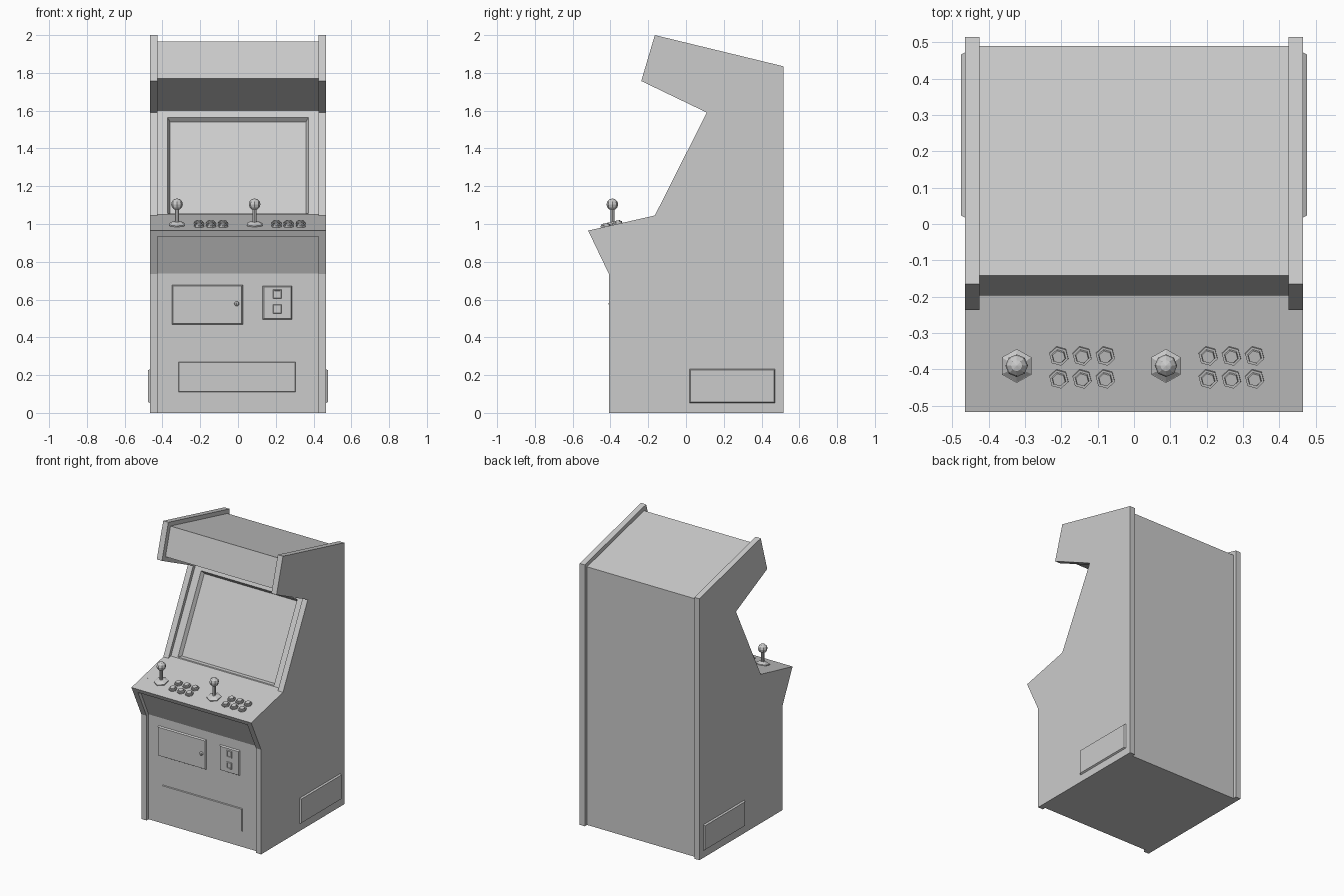
import bpy, bmesh, math
from mathutils import Matrix, Vector

if "Cube" in bpy.data.objects:
    bpy.data.objects.remove(bpy.data.objects["Cube"], do_unlink=True)

grey = bpy.data.materials.new("light_grey")
grey.use_nodes = True
COLOUR = (0.6, 0.6, 0.6, 1)
grey.diffuse_color = COLOUR
grey.node_tree.nodes["Principled BSDF"].inputs["Base Color"].default_value = COLOUR

HALF, INNER = 0.465, 0.425
TILT = math.atan2(0.08, 0.353)


def finish(bm, name, mirror=False):
    bmesh.ops.recalc_face_normals(bm, faces=bm.faces)
    mesh = bpy.data.meshes.new(name)
    bm.to_mesh(mesh)
    bm.free()
    mesh.materials.append(grey)
    obj = bpy.data.objects.new(name, mesh)
    bpy.context.collection.objects.link(obj)
    if mirror:
        obj.modifiers.new("Mirror", "MIRROR")
    return obj


def extrude_profile(points, x0, x1):
    """Extrude a (y, z) outline along x."""
    bm = bmesh.new()
    face = bm.faces.new([bm.verts.new((x0, y, z)) for y, z in points])
    ext = bmesh.ops.extrude_face_region(bm, geom=[face])["geom"]
    bmesh.ops.translate(bm, vec=(x1 - x0, 0, 0),
                        verts=[v for v in ext if isinstance(v, bmesh.types.BMVert)])
    bmesh.ops.recalc_face_normals(bm, faces=bm.faces)
    return bm


def plate(name, origin, u, v, size, depth, rim, sink=0.0, border=0.0, mirror=False):
    """Raised panel with sloping rim, facing u x v, optionally with a sunken centre."""
    bm = bmesh.new()
    origin, u, v = Vector(origin), Vector(u), Vector(v)
    n = u.cross(v)
    loops = []
    for inset, height in ((0, -0.005), (0, 0), (rim, depth)):
        a, b = size[0] / 2 - inset, size[1] / 2 - inset
        loops.append([bm.verts.new(origin + u * a * s + v * b * t + n * height)
                      for s, t in ((-1, -1), (1, -1), (1, 1), (-1, 1))])
    bm.faces.new(loops[0][::-1])
    for low, high in zip(loops, loops[1:]):
        for i in range(4):
            j = (i + 1) % 4
            bm.faces.new((low[i], low[j], high[j], high[i]))
    top = bm.faces.new(loops[-1])
    bm.normal_update()
    if sink:
        bmesh.ops.inset_region(bm, faces=[top], thickness=border)
        bmesh.ops.inset_region(bm, faces=[top], thickness=0.001, depth=-sink)
    return finish(bm, name, mirror)


def cone(bm, centre, r1, r2, height, sides, tilt=0.0, turn=0.0):
    """Tapered prism standing on centre."""
    mat = (Matrix.Translation(centre) @ Matrix.Rotation(tilt, 4, "X")
           @ Matrix.Rotation(turn, 4, "Z") @ Matrix.Translation((0, 0, height / 2)))
    bmesh.ops.create_cone(bm, cap_ends=True, segments=sides, radius1=r1,
                          radius2=r2, depth=height, matrix=mat)


def deck_z(y):
    return 0.965 + (y + 0.518) * math.tan(TILT)


# Side panels
outline = [(-0.408, 0), (0.515, 0), (0.515, 1.835), (-0.165, 2.0), (-0.237, 1.757),
           (0.11, 1.59), (-0.165, 1.045), (-0.518, 0.965), (-0.408, 0.735)]
finish(extrude_profile(outline, INNER, HALF), "side_panel", mirror=True)

# Cabinet body between the sides, with control deck and marquee
body = [(-0.385, 0), (0.49, 0), (0.49, 1.812), (-0.142, 1.965), (-0.197, 1.771),
        (0.144, 1.602), (-0.137, 1.051), (-0.518, 0.965), (-0.504, 0.935),
        (-0.477, 0.935), (-0.385, 0.737)]
bm = extrude_profile(body, -INNER, INNER)

# Sunken screen with sloping bezel
screen = next(f for f in bm.faces
              if f.normal.y < -0.8 and 1.2 < f.calc_center_median().z < 1.5)
bmesh.ops.inset_region(bm, faces=[screen], thickness=0.02)
low, high = Vector((0, -0.137, 1.051)), Vector((0, 0.144, 1.602))
mid = screen.calc_center_median()
for vert in screen.verts:
    spot = low.lerp(high, 0.93 if vert.co.z > mid.z else 0.01)
    vert.co = (math.copysign(0.373, vert.co.x), spot.y, spot.z)
bm.normal_update()
bmesh.ops.inset_region(bm, faces=[screen], thickness=0.018, depth=-0.025)
finish(bm, "cabinet_body")

# Front doors and panels
X, Y, Z = (1, 0, 0), (0, 1, 0), (0, 0, 1)
FRONT = -0.385
plate("service_door", (-0.162, FRONT, 0.573), X, Z, (0.375, 0.21), 0.01, 0.006)
plate("coin_door", (0.208, FRONT, 0.584), X, Z, (0.155, 0.178), 0.01, 0.006)
plate("lower_panel", (-0.005, FRONT, 0.19), X, Z, (0.62, 0.16), 0.006, 0.003)
for label, z in (("upper", 0.63), ("lower", 0.55)):
    plate(label + "_coin_slot", (0.208, FRONT - 0.01, z), X, Z, (0.044, 0.048),
          0.005, 0.003, sink=0.004, border=0.006)

# Door knob
bm = bmesh.new()
bmesh.ops.create_uvsphere(bm, u_segments=8, v_segments=6, radius=0.013,
                          matrix=Matrix.Translation((-0.007, FRONT - 0.012, 0.578)))
finish(bm, "door_knob")

# Raised side hatches
plate("side_hatch", (HALF, 0.245, 0.142), Y, Z, (0.455, 0.18), 0.011, 0.006, mirror=True)

# Joysticks and buttons for two players
for player, offset in (("left", 0.088), ("right", -0.323)):
    bm = bmesh.new()
    y = -0.39
    z = deck_z(y)
    cone(bm, (offset, y, z - 0.002), 0.047, 0.047, 0.008, 6, TILT)
    cone(bm, (offset, y, z + 0.006), 0.047, 0.024, 0.012, 6, TILT)
    cone(bm, (offset, y, z), 0.011, 0.011, 0.09, 8)
    bmesh.ops.create_uvsphere(bm, u_segments=8, v_segments=6, radius=0.031,
                              matrix=Matrix.Translation((offset, y, 1.104)))
    finish(bm, player + "_joystick")

    bm = bmesh.new()
    for column in range(3):
        for y in (-0.362, -0.425):
            spot = Vector((offset + 0.116 + 0.064 * column, y, deck_z(y) - 0.002))
            up = Vector((0, -math.sin(TILT), math.cos(TILT)))
            cone(bm, spot, 0.027, 0.027, 0.012, 6, TILT, 0.25)
            cone(bm, spot + up * 0.012, 0.02, 0.018, 0.008, 6, TILT, 0.25)
    finish(bm, player + "_buttons")
